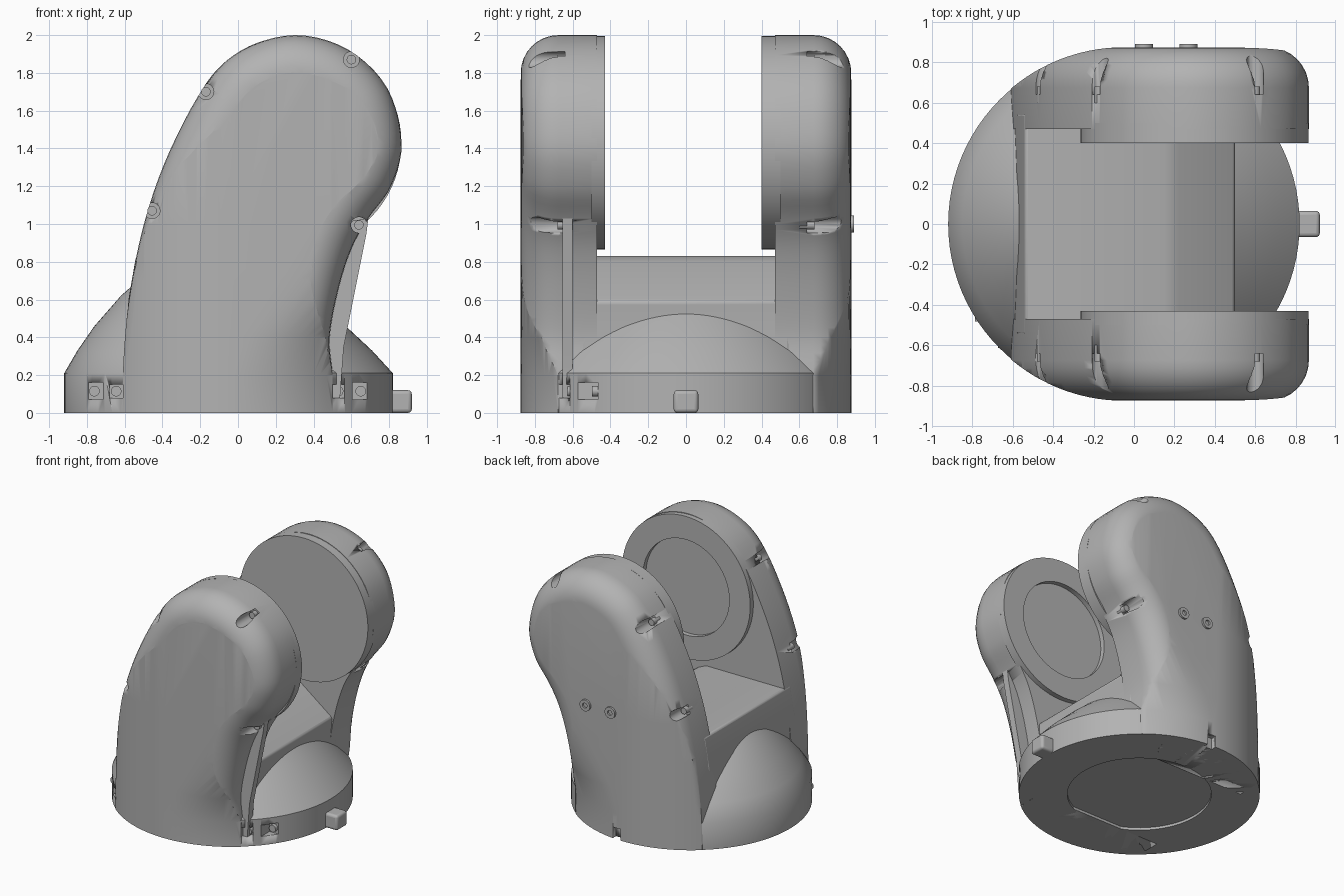
import bpy, bmesh, math
from mathutils import Vector

cube = bpy.data.objects.get("Cube")
if cube:
    bpy.data.objects.remove(cube, do_unlink=True)

grey = bpy.data.materials.new("matte grey")
grey.use_nodes = True
grey.diffuse_color = (0.45, 0.45, 0.45, 1)
grey.node_tree.nodes["Principled BSDF"].inputs["Base Color"].default_value = (0.45, 0.45, 0.45, 1)

CX, R = -0.05, 0.87          # base axis and radius
EYE_X, EYE_Z, EYE_R = 0.3, 1.43, 0.565   # centre of the arm heads


def loft(name, rings, angle=35):
    """Closed solid through equally long rings of points."""
    bm = bmesh.new()
    loops = [[bm.verts.new(p) for p in ring] for ring in rings]
    n = len(loops[0])
    for a, b in zip(loops, loops[1:]):
        for i in range(n):
            j = (i + 1) % n
            bm.faces.new((a[i], a[j], b[j], b[i]))
    bm.faces.new(loops[0][::-1])
    bm.faces.new(loops[-1])
    bmesh.ops.recalc_face_normals(bm, faces=bm.faces)
    mesh = bpy.data.meshes.new(name)
    bm.to_mesh(mesh)
    bm.free()
    mesh.materials.append(grey)
    for p in mesh.polygons:
        p.use_smooth = True
    mesh.set_sharp_from_angle(angle=math.radians(angle))
    obj = bpy.data.objects.new(name, mesh)
    bpy.context.collection.objects.link(obj)
    return obj


def ring_z(cx, r, z, n=96):
    return [(cx + r * math.cos(math.tau * i / n), r * math.sin(math.tau * i / n), z) for i in range(n)]


def ring_y(x, z, r, y, n=72):
    return [(x + r * math.cos(math.tau * i / n), y, z + r * math.sin(math.tau * i / n)) for i in range(n)]


def rod(name, x, z, r, y0, y1, n=20):
    return loft(name, [ring_y(x, z, r, y0, n), ring_y(x, z, r, y1, n)])


def slab(name, outline, y0, y1):
    return loft(name, [[(x, y, z) for x, z in outline] for y in (y0, y1)], 30)


def box(name, x0, x1, y0, y1, z0, z1):
    return slab(name, [(x0, z0), (x1, z0), (x1, z1), (x0, z1)], y0, y1)


def boolean(obj, cutter, op="DIFFERENCE"):
    mod = obj.modifiers.new(cutter.name, "BOOLEAN")
    mod.object, mod.operation, mod.solver = cutter, op, "EXACT"
    cutter.hide_render = True
    cutter.hide_viewport = True
    cutter.display_type = "WIRE"


def bevel(obj, width, segments=4):
    mod = obj.modifiers.new("soft edges", "BEVEL")
    mod.width, mod.segments, mod.limit_method = width, segments, "ANGLE"


def spline(pts, steps=5):
    """Catmull-Rom curve through the points."""
    p = [Vector(q) for q in pts]
    p = [p[0] * 2 - p[1]] + p + [p[-1] * 2 - p[-2]]
    out = []
    for a, b, c, d in zip(p, p[1:], p[2:], p[3:]):
        for k in range(steps):
            t = k / steps
            out.append(0.5 * (2 * b + (c - a) * t + (2 * a - 5 * b + 4 * c - d) * t * t
                              + (3 * b - a - 3 * c + d) * t ** 3))
    return out + [p[-2]]


# Base drum with underside recess and a domed cone on top
base = loft("base_drum", [ring_z(CX, r, z) for r, z in ((0.52, 0.07), (0.52, 0), (R, 0), (R, 0.21))]
            + [ring_z(-0.07, 0.78, 0.33), ring_z(-0.095, 0.665, 0.46),
               ring_z(-0.12, 0.5, 0.62), ring_z(-0.13, 0.4, 0.7)])

# Front tab
tab = box("alignment_tab", 0.78, 0.92, -0.065, 0.065, 0, 0.12)
bevel(tab, 0.02)

# Bridge between the arms
bridge = slab("bridge", [(-0.6, 0.02), (-0.6, 0.25), (-0.58, 0.6), (-0.54, 0.83), (0.15, 0.83),
                         (0.22, 0.8), (0.5, 0.59), (0.485, 0.4), (0.5, 0.02)], -0.55, 0.55)
bevel(bridge, 0.015, 3)

# Side outline shared by both arms
side = spline([(-0.61, 0), (-0.605, 0.3), (-0.57, 0.65), (-0.49, 1.03), (-0.36, 1.39), (-0.17, 1.74),
               (0.02, 1.92), (0.3, 2.0), (0.58, 1.925), (0.79, 1.72), (0.866, 1.43), (0.81, 1.2),
               (0.69, 1.03), (0.6, 0.87), (0.53, 0.65), (0.485, 0.4), (0.5, 0.2), (0.5, 0)])
side = [Vector((-0.61, -0.5))] + side + [Vector((0.5, -0.5))]


def inset(outline, d):
    out = []
    for i, p in enumerate(outline):
        t = (outline[(i + 1) % len(outline)] - outline[i - 1]).normalized()
        out.append(p + d * Vector((t.y, -t.x)))
    return out


# Envelope: round at the foot, squarer towards +x higher up
def envelope_ring(z, blend, n=128):
    pts = []
    for i in range(n):
        c, s = math.cos(math.tau * i / n), math.sin(math.tau * i / n)
        x, y = c * R, s * 0.875
        if c > 0.001:
            wide_x = 1.1 * c ** 0.3
            wide_y = math.copysign(0.875 * abs(s) ** 0.3, s) if abs(s) > 0.001 else 0
            x, y = x + (wide_x - x) * blend, y + (wide_y - y) * blend
        pts.append((CX + x, y, z))
    return pts


envelope = loft("arm_envelope", [envelope_ring(z, b) for z, b in
                                 ((0, 0), (0.2, 0), (0.4, 0.15), (0.7, 0.6), (1, 1), (2.2, 1))])

FILLET = 0.2
pockets = [(-0.17, 1.7), (0.6, 1.87), (-0.455, 1.07), (0.64, 0.995)]
for sign, label in ((-1, "front"), (1, "back")):
    # Arm with a rounded outer rim
    layers = [[(p.x, sign * 0.47, p.y) for p in side]]
    for k in range(9):
        a = k / 8 * math.pi / 2
        y = sign * (0.875 - FILLET + FILLET * math.sin(a))
        layers.append([(p.x, y, p.y) for p in inset(side, FILLET * (1 - math.cos(a)))])
    arm = loft(label + "_arm", layers)
    boolean(arm, envelope, "INTERSECT")

    # Screw pockets along the rim, each with a sunken screw
    for i, (x, z) in enumerate(pockets):
        tag = f"{label}_{i + 1}"
        boolean(arm, rod("pocket_cutter_" + tag, x, z, 0.042, sign * 0.64, sign * 0.95))
        rod("rim_screw_" + tag, x, z, 0.025, sign * 0.6, sign * 0.68)

    # Round pad on the inner face of the head; the front one is hollowed
    y = -0.43 if sign < 0 else 0.4
    rings = [ring_y(EYE_X, EYE_Z, EYE_R, sign * 0.5), ring_y(EYE_X, EYE_Z, EYE_R, y)]
    if sign < 0:
        rings += [ring_y(EYE_X, EYE_Z, 0.38, y), ring_y(EYE_X, EYE_Z, 0.38, -0.468)]
    loft(label + "_head_pad", rings)

# Thin cover strip along the front arm
slab("cover_strip", [(0.5, 1.0), (0.69, 1.03), (0.68, 0.95), (0.56, 0.35), (0.54, 0.08),
                     (0.46, 0.08), (0.42, 0.5)], -0.655, -0.6)

# Base screw pockets, cut into the drum
for i, x in enumerate((-0.76, -0.645, 0.53, 0.65)):
    y = -math.sqrt(R * R - (x - CX) ** 2)
    h = 0.045 if i in (0, 3) else 0.035
    cutter = box(f"base_pocket_cutter_{i + 1}", x - h, x + h, y - 0.12, y + 0.05, 0.115 - h, 0.115 + h)
    boolean(base, cutter)
    rod(f"base_screw_{i + 1}", x, 0.115, 0.028, y + 0.07, y + 0.02)

# Keyway at the back foot
keyway = box("keyway_cutter", -0.035, 0.035, 0.83, 0.95, -0.05, 0.09)
boolean(base, keyway)
boolean(bpy.data.objects["back_arm"], keyway)

# Two socket screws on the back arm
for i, x in enumerate((0.05, 0.27)):
    loft(f"back_screw_{i + 1}", [ring_y(x, 1.0, r, y, 24) for r, y in
                                 ((0.045, 0.85), (0.045, 0.89), (0.02, 0.89), (0.02, 0.876))])
